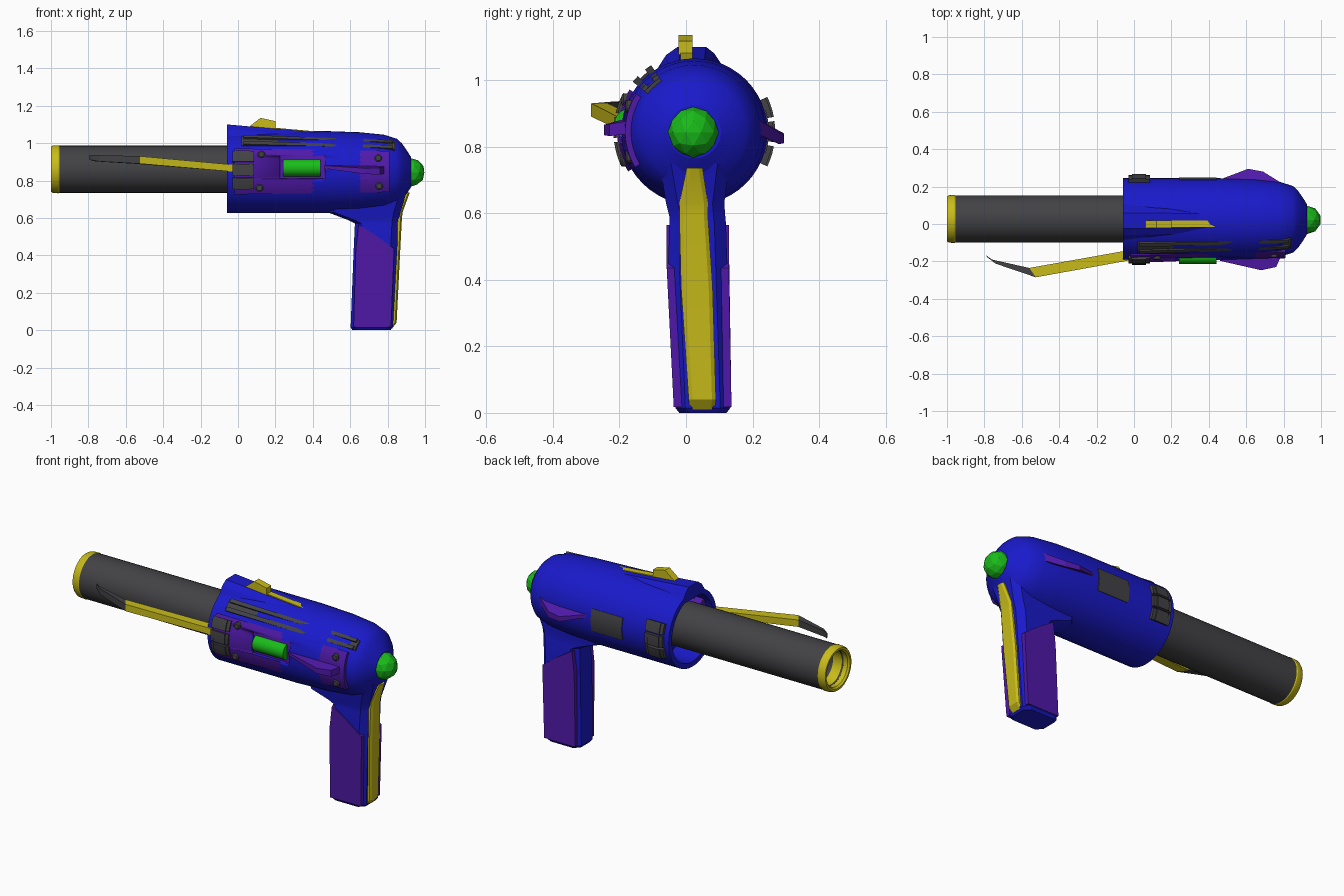
import bpy, bmesh
from math import sin, cos, pi, radians, sqrt

if "Cube" in bpy.data.objects:
    bpy.data.objects.remove(bpy.data.objects["Cube"])

CY, CZ = 0.025, 0.845          # body axis
COL = dict(blue=(.01, .01, .6), purple=(.08, .01, .4), yellow=(.58, .5, .01),
           green=(.01, .5, .01), dark=(.055, .055, .06))
MATS = {}
for n, c in COL.items():
    MATS[n] = bpy.data.materials.new(n)
    MATS[n].diffuse_color = (*c, 1)


def finish(name, bm, color, angle=30):
    bmesh.ops.recalc_face_normals(bm, faces=bm.faces)
    for f in bm.faces:
        f.smooth = angle > 0
    me = bpy.data.meshes.new(name)
    bm.to_mesh(me)
    bm.free()
    if angle:
        me.set_sharp_from_angle(angle=radians(angle))
    if color:
        me.materials.append(MATS[color])
    ob = bpy.data.objects.new(name, me)
    bpy.context.collection.objects.link(ob)
    return ob


def loft(name, sections, color, angle=30):
    """Skin a row of equal-length closed sections and cap both ends."""
    bm = bmesh.new()
    rows = [[bm.verts.new(p) for p in s] for s in sections]
    for a, b in zip(rows, rows[1:]):
        for i in range(len(a)):
            j = (i + 1) % len(a)
            bm.faces.new((a[i], a[j], b[j], b[i]))
    bm.faces.new(rows[0])
    bm.faces.new(rows[-1])
    return finish(name, bm, color, angle)


def lathe(name, profile, color, cy=CY, cz=CZ, n=40):
    """Turn (x, radius) points around a lengthwise axis."""
    return loft(name, [[(x, cy + r * cos(2 * pi * i / n), cz + r * sin(2 * pi * i / n))
                        for i in range(n)] for x, r in profile], color)


def patch(name, x0, x1, a0, a1, r0, r1, color, side=-1, depth=.06, n=8):
    """Curved plate on the body; angles measured up from the side."""
    secs = []
    for x, r in ((x0, r0), (x1, r1)):
        angs = [radians(a0 + (a1 - a0) * i / n) for i in range(n + 1)]
        pts = [(r, a) for a in angs] + [(r - depth, a) for a in reversed(angs)]
        secs.append([(x, CY + side * q * cos(a), CZ + q * sin(a)) for q, a in pts])
    return loft(name, secs, color)


def box(name, x, y, z, color):
    return loft(name, [[(u, y[0], z[0]), (u, y[1], z[0]), (u, y[1], z[1]), (u, y[0], z[1])]
                       for u in x], color)


def cut(ob, cutter):
    m = ob.modifiers.new("window", 'BOOLEAN')
    m.operation, m.object, m.solver = 'DIFFERENCE', cutter, 'EXACT'
    cutter.hide_render = True
    cutter.hide_viewport = True


# Barrel with bore and muzzle ring
lathe("barrel", [(-.55, .098), (-.965, .098), (-.965, .126), (.12, .126)], "dark", .027, .86)
n = 40
ring = [(-.955, .095), (-.99, .1), (-1, .108), (-1, .12), (-.99, .1265), (-.96, .1285), (-.955, .126)]
lathe("muzzle_ring", [(-.9, .095)] + ring[1:], "yellow", .027, .86).data
bm = bmesh.new()
bm.from_mesh(bpy.data.meshes["muzzle_ring"])
bmesh.ops.delete(bm, geom=[f for f in bm.faces if len(f.verts) > 4], context='FACES_ONLY')
bm.to_mesh(bpy.data.meshes["muzzle_ring"])
bm.free()

# Hollow-fronted body shell and top ridge
body = lathe("body_shell", [(.1, .19), (-.06, .19), (-.06, .22), (.45, .22), (.65, .213), (.78, .2),
                            (.85, .178), (.875, .155), (.9, .12), (.925, .08)], "blue", n=48)
ridge = ((-.095, 1.02), (-.06, 1.075), (-.025, 1.1), (.06, 1.1), (.085, 1.08), (.125, 1.02))
loft("top_ridge", [[(x, CY + (y - CY) * s, z - d) for y, z in ridge]
                   for x, s, d in ((-.06, 1, 0), (.845, .75, .08), (.875, .6, .12))], "blue", 20)

# Yellow top strip and sight
loft("top_strip", [[(x, y, z + dz) for y, dz in ((-.017, -.03), (-.017, .004), (.02, .004), (.02, -.03))]
                   for x, z in ((.11, 1.086), (.8, 1.024))], "yellow")
sight = ((.05, 1.08), (.12, 1.135), (.2, 1.117), (.2, 1.07))
loft("sight", [[(x, y, z) for x, z in sight] for y in (-.022, .02)], "yellow", 0)

# Side plate with a window, power cell and bolts
plate = patch("side_plate", -.02, .81, -31, 33, .232, .208, "purple", n=12, depth=.09)
cut(plate, box("plate_cutter", (.225, .465), (-.4, -.178), (.81, .93), None))
cut(body, box("body_cutter", (.225, .465), (-.4, -.165), (.81, .93), None))
lathe("power_cell", [(.24, .047), (.44, .047)], "green", -.168, .868, 20)
for i, (x, z) in enumerate(((.125, .94), (.115, .76), (.75, .92), (.755, .77))):
    r = .232 - .024 * (x + .02) / .83
    y = CY - sqrt(r * r - (z - CZ) ** 2)
    loft(f"bolt_{i}", [[(x + q * cos(k * pi / 6), v, z + q * sin(k * pi / 6)) for k in range(12)]
                       for v, q in ((y + .03, .02), (y - .006, .02), (y - .011, .014))], "dark")

# Grey clamp blocks both sides, far-side plate, grooved rail
for side in (-1, 1):
    for k in (-1, 0, 1):
        a = k * 18 + (3 if side < 0 else 0)
        for part, x0, x1, r in (("base", -.03, .085, .237), ("cap", -.01, .065, .243)):
            patch(f"clamp_{part}_{side}_{k}", x0, x1, a - 7.5, a + 7.5, r, r, "dark", side, .04, 3)
patch("far_plate", .24, .44, -17, 17, .224, .224, "dark", 1, .03)
patch("rail_base", .02, .84, 39, 57, .228, .192, "dark")
for i, a in enumerate((39, 51.5)):
    patch(f"rail_lip_{i}", .03, .83, a, a + 5.5, .238, .204, "dark", n=2)

# Side fins
for name, pts, t in (
        ("near_fin", ((.46, -.18, .872), (.46, -.197, .872), (.68, -.247, .85), (.76, -.23, .85), (.8, -.14, .862)), .018),
        ("far_fin", ((.45, .2, .88), (.46, .238, .862), (.61, .295, .825), (.69, .28, .825), (.8, .212, .862), (.8, .17, .875)), .02)):
    loft(name, [[(x, y, z + s * t * (.4 + 2 * (x - .45))) for x, y, z in pts] for s in (-1, 1)], "purple", 0)

# Grip: chamfered section lofted up into the body
def octagon(z, x0, x1, y0, y1, c):
    return [(x0 + c, y0, z), (x1 - c, y0, z), (x1, y0 + c, z), (x1, y1 - c, z),
            (x1 - c, y1, z), (x0 + c, y1, z), (x0, y1 - c, z), (x0, y0 + c, z)]


loft("grip", [octagon(*s) for s in (
    (0, .612, .815, -.02, .122, .03), (.015, .602, .828, -.032, .133, .03),
    (.42, .618, .85, -.054, .125, .035), (.57, .625, .858, -.05, .12, .035),
    (.59, .585, .86, -.05, .118, .035), (.63, .48, .868, -.06, .115, .035),
    (.75, .45, .905, -.08, .13, .035))], "blue")

# Purple grip panels
outline = ((.645, .565), (.74, .505), (.835, .435), (.818, .018), (.618, .018), (.63, .435))
for name, lo, hi, s in (("near", -.032, -.054, -1), ("far", .133, .125, 1)):
    loft(f"grip_panel_{name}", [[(x, lo + (hi - lo) * min(z / .43, 1) + s * d, z) for x, z in outline]
                                for d in (.004, -.03)], "purple", 0)

# Yellow backstrap
loft("backstrap", [[(x - .05, a, z), (x - .008, a, z), (x, a + .012, z), (x, b - .012, z),
                    (x - .008, b, z), (x - .05, b, z)] for x, z, a, b in (
    (.825, .01, .01, .088), (.848, .04, .008, .09), (.865, .38, -.015, .08),
    (.876, .59, -.02, .066), (.88, .63, -.02, .066), (.918, .735, .002, .05))], "yellow", 20)

# Yellow side arm with grey tip
def arm(x, yo, yi, z0, z1, lean=.0):
    return [(x, yo, z0), (x + lean, yi, z0), (x + lean, yi, z1), (x, yo, z1)]


elbow = arm(-.525, -.285, -.235, .89, .93, -.035)
loft("side_arm", [arm(0, -.19, -.135, .845, .882), elbow], "yellow", 0)
loft("arm_tip", [elbow, arm(-.74, -.212, -.19, .902, .936, -.02),
                 arm(-.785, -.178, -.166, .91, .937, -.008)], "dark", 0)

# Faceted rear orb
bm = bmesh.new()
bmesh.ops.create_icosphere(bm, subdivisions=2, radius=.076)
bmesh.ops.translate(bm, verts=bm.verts, vec=(.924, .022, .843))
finish("rear_orb", bm, "green", 0)

for m in bpy.data.materials:
    if m.users and not m.is_grease_pencil:
        m.use_nodes = True
        m.node_tree.nodes["Principled BSDF"].inputs["Base Color"].default_value = m.diffuse_color
